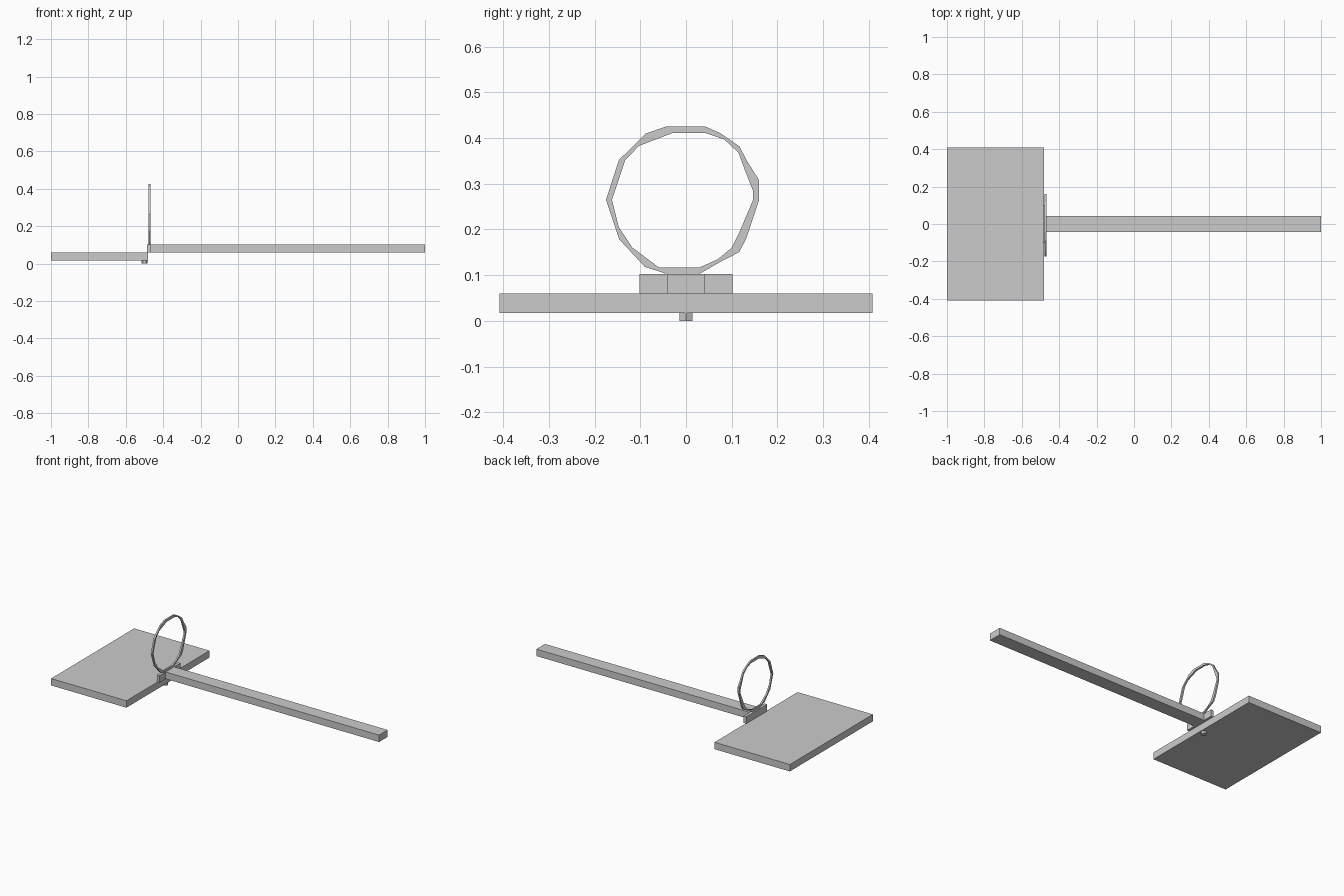
import bpy, bmesh, math

if "Cube" in bpy.data.objects:
    bpy.data.objects.remove(bpy.data.objects["Cube"])


def make(name, bm):
    bmesh.ops.recalc_face_normals(bm, faces=bm.faces[:])
    mesh = bpy.data.meshes.new(name)
    bm.to_mesh(mesh)
    bm.free()
    obj = bpy.data.objects.new(name, mesh)
    bpy.context.collection.objects.link(obj)
    return obj


def box(name, lo, hi):
    bm = bmesh.new()
    bmesh.ops.create_cube(bm, size=1)
    for v in bm.verts:
        for i in range(3):
            v.co[i] = lo[i] if v.co[i] < 0 else hi[i]
    return make(name, bm)


# Flat plate, long handle and cross block where they meet
box("plate", (-1, -0.408, 0.017), (-0.482, 0.408, 0.06))
box("handle", (-0.468, -0.042, 0.06), (1, 0.042, 0.103))
box("cross_block", (-0.487, -0.102, 0.06), (-0.468, 0.102, 0.103))

# Hexagonal peg under the plate
bm = bmesh.new()
bmesh.ops.create_cone(bm, cap_ends=True, segments=6, radius1=0.016, radius2=0.016, depth=0.017)
xs = max(v.co.x for v in bm.verts)
if xs < 0.0155:
    for v in bm.verts:
        v.co.x, v.co.y = v.co.y, v.co.x
for v in bm.verts:
    v.co.x -= 0.5
    v.co.z += 0.0085
make("peg", bm)

# Uneven low-poly hoop: matching outer and inner (y, z) outlines
outer = [(-.045, .425), (.043, .425), (.075, .411), (.117, .382), (.133, .351), (.16, .308),
         (.16, .265), (.131, .178), (.116, .15), (.075, .129), (.03, .103), (-.043, .103),
         (-.09, .118), (-.146, .178), (-.175, .265), (-.147, .352), (-.088, .41)]
inner = [(-.03, .411), (.043, .411), (.084, .397), (.115, .368), (.130, .327), (.147, .284),
         (.147, .265), (.116, .192), (.1, .16), (.07, .135), (.03, .117), (-.06, .117),
         (-.118, .161), (-.147, .205), (-.162, .265), (-.133, .352), (-.103, .383)]
bm = bmesh.new()
loops = [[bm.verts.new((x, y, z)) for y, z in pts]
         for x, pts in ((-.478, outer), (-.468, outer), (-.468, inner), (-.478, inner))]
n = len(outer)
for k in range(4):
    a, b = loops[k], loops[(k + 1) % 4]
    for i in range(n):
        j = (i + 1) % n
        bm.faces.new((a[i], a[j], b[j], b[i]))
make("hoop", bm)
